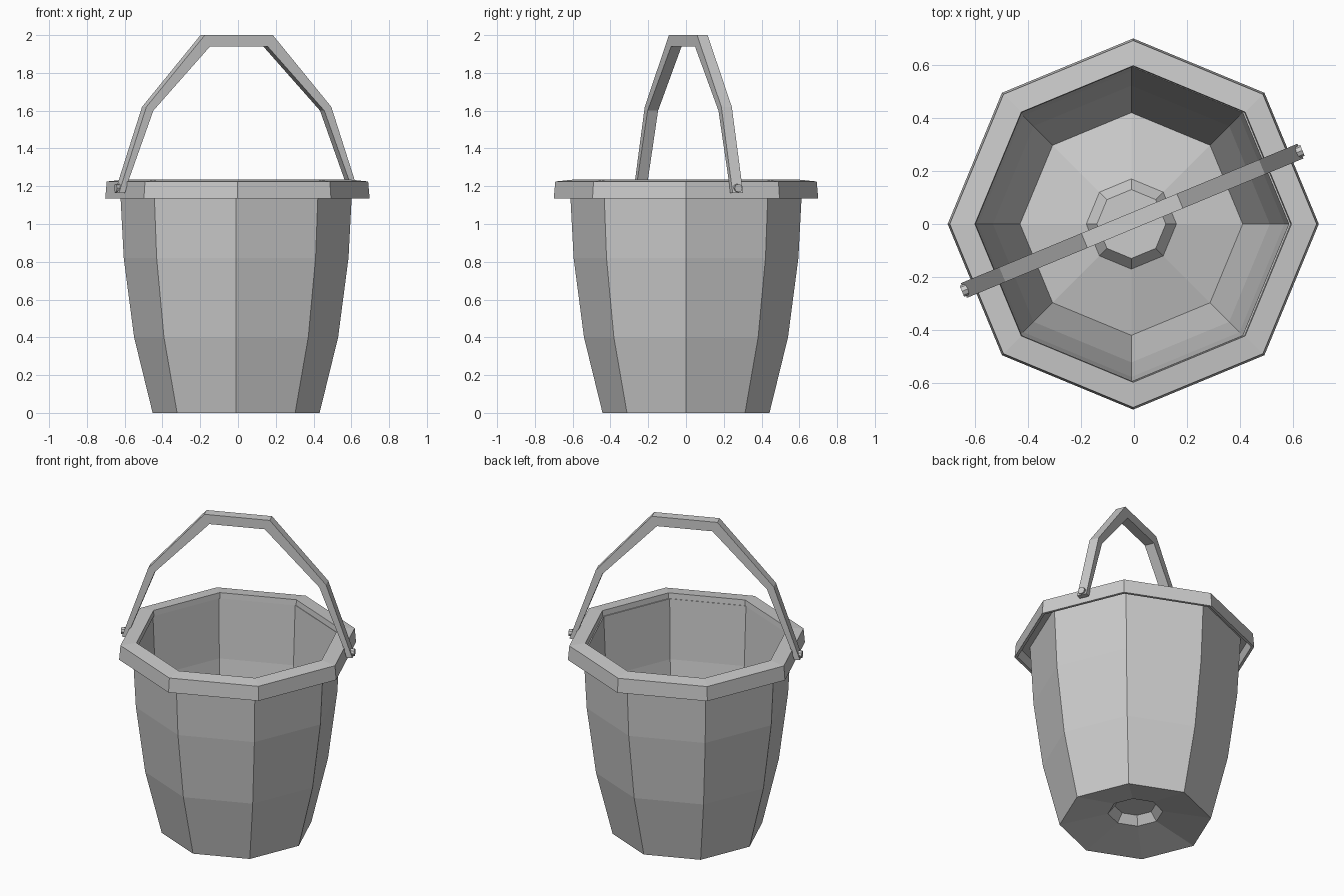
import bpy, bmesh
from math import cos, sin, pi, radians
from mathutils import Matrix, Vector

if "Cube" in bpy.data.objects:
    bpy.data.objects.remove(bpy.data.objects["Cube"])

SIDES = 8


def finish(bm, name):
    bmesh.ops.recalc_face_normals(bm, faces=bm.faces)
    mesh = bpy.data.meshes.new(name)
    bm.to_mesh(mesh)
    bm.free()
    obj = bpy.data.objects.new(name, mesh)
    bpy.context.collection.objects.link(obj)
    return obj


def lathe(name, profile, centre, closed=False):
    """Turn (radius, z) points into an octagonal shell."""
    bm = bmesh.new()
    rings = [[bm.verts.new((centre[0] + r * cos(2 * pi * i / SIDES),
                            centre[1] + r * sin(2 * pi * i / SIDES), z))
              for i in range(SIDES)] for r, z in profile]
    pairs = list(zip(rings, rings[1:]))
    if closed:
        pairs.append((rings[-1], rings[0]))
    else:
        bm.faces.new(rings[0])
        bm.faces.new(rings[-1])
    for a, b in pairs:
        for i in range(SIDES):
            j = (i + 1) % SIDES
            bm.faces.new((a[i], a[j], b[j], b[i]))
    return finish(bm, name)


# Bucket wall with the domed floor, underside first and then the inside
lathe("bucket_body", [
    (0.12, 0.11), (0.16, 0.06), (0.442, 0.0), (0.54, 0.40), (0.595, 0.82),
    (0.615, 1.20), (0.594, 1.20), (0.577, 0.82), (0.522, 0.40),
    (0.42, 0.02), (0.17, 0.08), (0.13, 0.13)], (-0.01, 0.0))

# Folded rim, hollow underneath
lathe("rim", [
    (0.594, 1.20), (0.597, 1.235), (0.692, 1.225), (0.70, 1.135),
    (0.682, 1.135), (0.675, 1.20)], (-0.003, 0.0), closed=True)

# Handle: mirrored half outline (distance along handle, z), given width
HANDLE = Matrix.Translation((-0.007, 0.012, 0)) @ Matrix.Rotation(radians(22.5), 4, 'Z')
outer = [(0.195, 2.0), (0.53, 1.62), (0.668, 1.22), (0.687, 1.165)]
inner = [(0.165, 1.94), (0.49, 1.60), (0.636, 1.22), (0.652, 1.165)]
outer = [(-d, z) for d, z in reversed(outer)] + outer
inner = [(-d, z) for d, z in reversed(inner)] + inner
bm = bmesh.new()
sections = []
for (do, zo), (di, zi) in zip(outer, inner):
    corners = [(do, -0.03, zo), (do, 0.03, zo), (di, 0.03, zi), (di, -0.03, zi)]
    sections.append([bm.verts.new(HANDLE @ Vector(c)) for c in corners])
for a, b in zip(sections, sections[1:]):
    for i in range(4):
        j = (i + 1) % 4
        bm.faces.new((a[i], a[j], b[j], b[i]))
bm.faces.new(sections[0])
bm.faces.new(sections[-1])
finish(bm, "handle")

# Pivot pins holding the handle to the rim
for side, label in ((-1, "left"), (1, "right")):
    bm = bmesh.new()
    place = HANDLE @ Matrix.Translation((side * 0.665, 0, 1.19)) @ Matrix.Rotation(pi / 2, 4, 'Y')
    bmesh.ops.create_cone(bm, cap_ends=True, segments=8, radius1=0.022,
                          radius2=0.022, depth=0.06, matrix=place)
    finish(bm, "pivot_pin_" + label)
